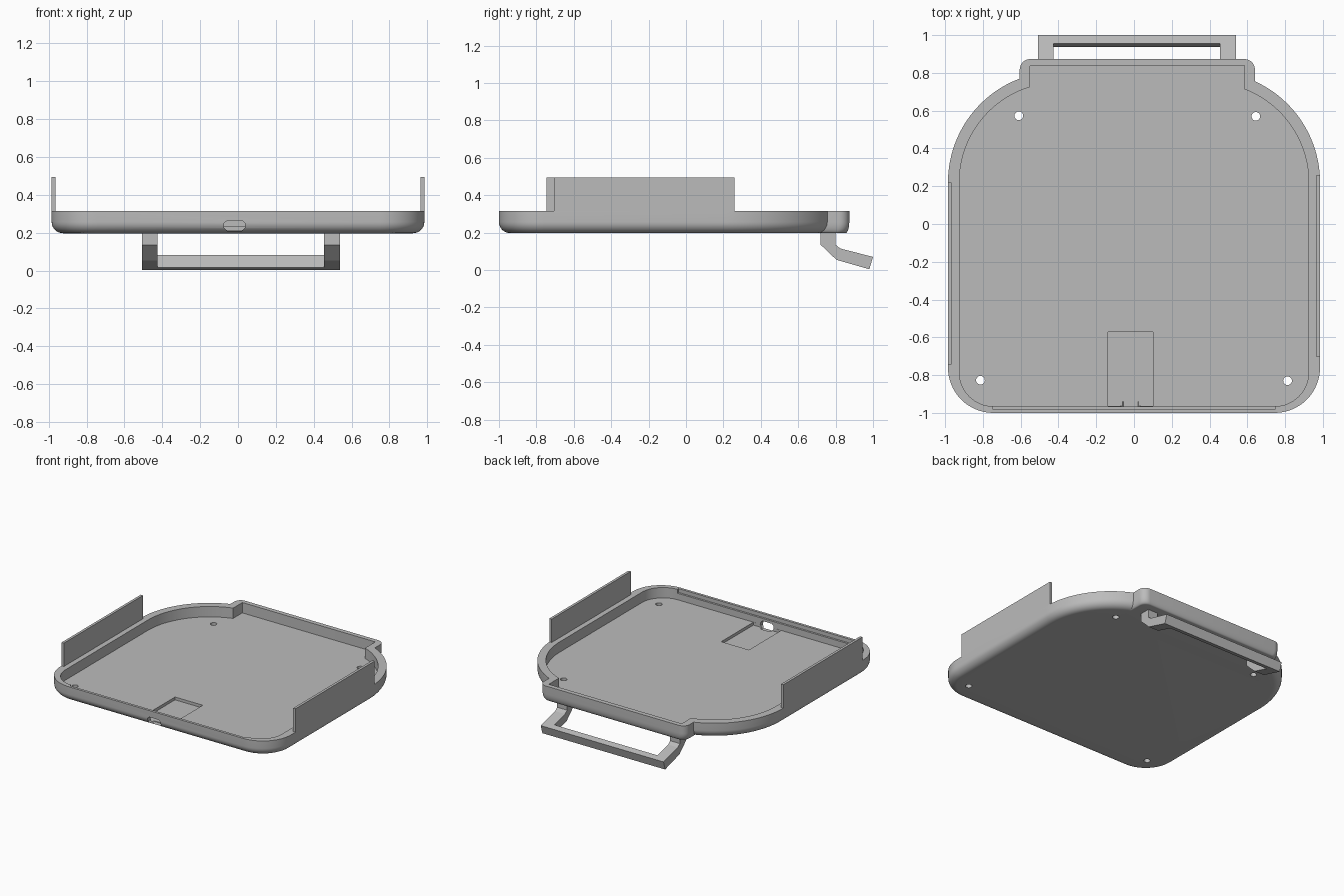
import bpy, bmesh
from math import sin, cos, pi, sqrt, atan2
from mathutils import Vector

old = bpy.data.objects.get("Cube")
if old:
    bpy.data.objects.remove(old, do_unlink=True)

grey = bpy.data.materials.new("plain grey")
grey.use_nodes = True
colour = (0.5, 0.5, 0.5, 1)
grey.diffuse_color = colour
grey.node_tree.nodes["Principled BSDF"].inputs["Base Color"].default_value = colour

BASE, FLOOR, RIM = 0.197, 0.235, 0.315


def finish(name, bm):
    bmesh.ops.recalc_face_normals(bm, faces=bm.faces)
    mesh = bpy.data.meshes.new(name)
    bm.to_mesh(mesh)
    bm.free()
    mesh.materials.append(grey)
    obj = bpy.data.objects.new(name, mesh)
    bpy.context.collection.objects.link(obj)
    return obj


def loft(name, rings):
    """Skin closed rings of equal length and cap both ends."""
    bm = bmesh.new()
    loops = [[bm.verts.new(p) for p in ring] for ring in rings]
    for a, b in zip(loops, loops[1:]):
        for i in range(len(a)):
            j = (i + 1) % len(a)
            bm.faces.new((a[i], a[j], b[j], b[i]))
    bm.faces.new(loops[0])
    bm.faces.new(loops[-1])
    return finish(name, bm)


def prism(name, profile, axis, lo, hi):
    """Extrude a 2D profile along one axis."""
    def place(p, t):
        c = list(p)
        c.insert(axis, t)
        return c
    return loft(name, [[place(p, t) for p in profile] for t in (lo, hi)])


def box(name, x0, x1, y0, y1, z0, z1):
    return prism(name, [(x0, y0), (x1, y0), (x1, y1), (x0, y1)], 2, z0, z1)


def arc(cx, cy, r, a0, a1, n):
    return [(cx + r * cos(a0 + (a1 - a0) * i / n),
             cy + r * sin(a0 + (a1 - a0) * i / n)) for i in range(n + 1)]


def outline(z, d, tab, front, back, corner):
    """Tray outline: body inset d, tab inset tab, given front and back lines."""
    side, cx, cy, big = 0.985 - d, 0.397, 0.22, 0.588 - d
    r = 0.24 - d
    right, left = 0.64 - tab, -0.605 + tab
    a_right = atan2(sqrt(big**2 - (right - cx)**2), right - cx)
    a_left = atan2(sqrt(big**2 - (left + cx)**2), left + cx)
    pts = arc(side - r, front + r, r, -pi / 2, 0, 16)
    pts += arc(cx, cy, big, 0, a_right, 24)
    pts += arc(right - corner, back - corner, corner, 0, pi / 2, 8)
    pts += arc(left + corner, back - corner, corner, pi / 2, pi, 8)
    pts += arc(-cx, cy, big, a_left, pi, 24)
    pts += arc(-side + r, front + r, r, pi, 1.5 * pi, 16)
    return [(x, y, z) for x, y in pts]


# Tray shell: rounded underside, wall, rim, inner wall, floor
rings = []
fillet = 0.06
for i in range(9):
    a = pi / 2 * i / 8
    d = fillet * (1 - sin(a))
    t = d * 0.35
    rings.append(outline(BASE + fillet * (1 - cos(a)), d, t, -1 + d, 0.873 - t, 0.055))
rings.append(outline(RIM, 0, 0, -1, 0.873, 0.055))
for z in (RIM, FLOOR):
    rings.append(outline(z, 0.06, 0.055, -0.965, 0.838, 0.002))
tray = loft("tray", rings)

# Cutters: screw holes, cable pocket, port opening and front lip recess
cutters = []
for x, y in ((-0.61, 0.573), (0.645, 0.57), (-0.813, -0.827), (0.813, -0.83)):
    cutters.append(prism("screw_hole", arc(x, y, 0.023, 0, 2 * pi * 23 / 24, 23), 2, 0.1, 0.28))
cutters.append(box("cable_pocket", -0.137, 0.1, -0.964, -0.572, 0.213, 0.27))
port = [(-0.055, 0.208), (0.02, 0.208), (0.038, 0.226), (0.038, 0.25),
        (0.022, 0.265), (-0.057, 0.265), (-0.073, 0.25), (-0.073, 0.226)]
cutters.append(prism("port_opening", port, 1, -1.05, -0.94))
cutters.append(box("lip_recess", -0.75, 0.75, -0.98, -0.95, 0.285, 0.35))

bpy.context.view_layer.objects.active = tray
for cutter in cutters:
    mod = tray.modifiers.new("cut", 'BOOLEAN')
    mod.operation = 'DIFFERENCE'
    mod.solver = 'EXACT'
    mod.object = cutter
    bpy.ops.object.modifier_apply(modifier=mod.name)
    bpy.data.objects.remove(cutter, do_unlink=True)

bpy.ops.object.select_all(action='DESELECT')
tray.select_set(True)
bpy.ops.object.shade_smooth_by_angle(angle=pi / 6)

# Upright side panels
box("left_panel", 0.965, 0.985, -0.705, 0.26, RIM - 0.003, 0.495)
box("right_panel", -0.985, -0.965, -0.745, 0.22, RIM - 0.003, 0.495)

# Bent handle: two arms and a crossbar
arm = [(0.72, 0.205), (0.72, 0.135), (0.805, 0.054), (0.98, 0.004),
       (1.0, 0.07), (0.825, 0.115), (0.8, 0.135), (0.8, 0.205)]
bar = [(0.936, 0.0166), (0.98, 0.004), (1.0, 0.07), (0.955, 0.0816)]
prism("right_handle_arm", arm, 0, -0.508, -0.425)
prism("left_handle_arm", arm, 0, 0.455, 0.54)
prism("handle_crossbar", bar, 0, -0.425, 0.455)
